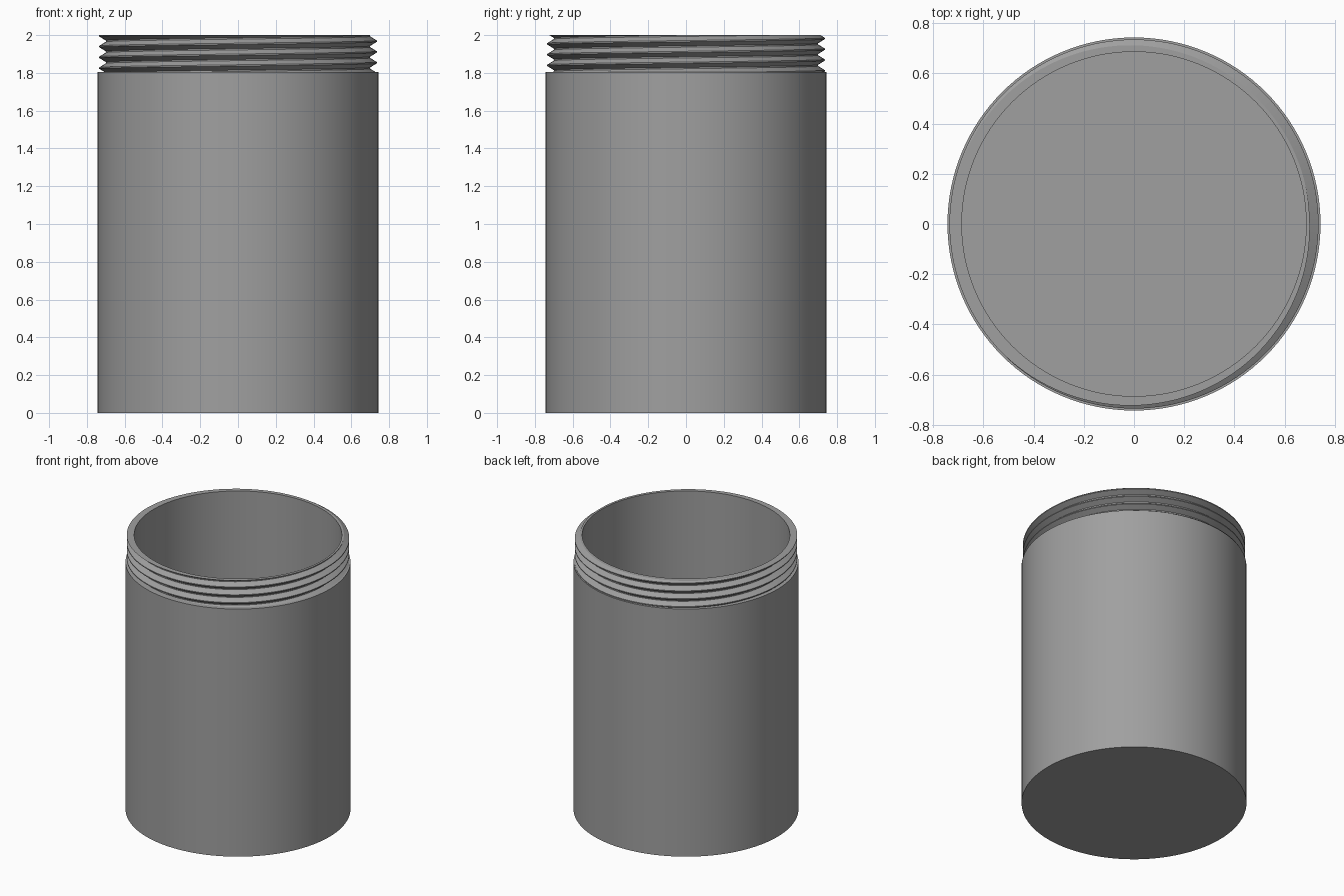
import bpy, bmesh, math

if "Cube" in bpy.data.objects:
    bpy.data.objects.remove(bpy.data.objects["Cube"])

SEG = 128            # sides around the jar
R_BODY, R_IN = 0.743, 0.686
R_ROOT, R_CREST = 0.700, 0.735
Z_FLOOR, Z_NECK, Z_TOP = 0.06, 1.805, 2.0
PITCH = 0.057
Z_CREST = 1.911      # crest height at angle zero

# one pitch of the thread: (fraction of pitch, radius)
THREAD = [(-0.44, R_ROOT), (-0.06, R_CREST), (0.06, R_CREST), (0.44, R_ROOT)]


def thread_radius(z, angle):
    """Radius of the helical thread at a height and angle."""
    t = (z - Z_CREST) / PITCH - angle / math.tau
    d = abs(t - round(t))
    f = min(max((d - 0.06) / 0.38, 0), 1)
    return R_CREST + (R_ROOT - R_CREST) * f


def column(angle):
    """Closed wall section at one angle: floor, rim, thread, shoulder, base."""
    pts = [(0, Z_FLOOR), (R_IN, Z_FLOOR), (R_IN, Z_TOP)]
    for turn in range(4, -5, -1):
        for frac, _ in reversed(THREAD):
            z = Z_CREST + PITCH * (turn + frac + angle / math.tau)
            z = min(max(z, Z_NECK), Z_TOP)
            pts.append((thread_radius(z, angle), z))
    pts += [(R_BODY, Z_NECK), (R_BODY, 0), (0, 0)]
    return [(r * math.cos(angle), r * math.sin(angle), z) for r, z in pts]


# jar body with threaded neck
bm = bmesh.new()
cols = [[bm.verts.new(p) for p in column(math.tau * i / SEG)] for i in range(SEG + 1)]
for a, b in zip(cols, cols[1:]):
    for j in range(len(a) - 1):
        bm.faces.new((a[j], a[j + 1], b[j + 1], b[j]))
bmesh.ops.remove_doubles(bm, verts=bm.verts, dist=0.00005)
bmesh.ops.recalc_face_normals(bm, faces=bm.faces)
mesh = bpy.data.meshes.new("threaded_jar")
bm.to_mesh(mesh)
bm.free()
jar = bpy.data.objects.new("threaded_jar", mesh)
bpy.context.collection.objects.link(jar)

# single grey colour
grey = bpy.data.materials.new("mid_grey")
grey.diffuse_color = (0.35, 0.35, 0.35, 1)
grey.use_nodes = True
grey.node_tree.nodes["Principled BSDF"].inputs["Base Color"].default_value = grey.diffuse_color
mesh.materials.append(grey)

bpy.context.view_layer.objects.active = jar
jar.select_set(True)
bpy.ops.object.shade_smooth_by_angle(angle=math.radians(25))
